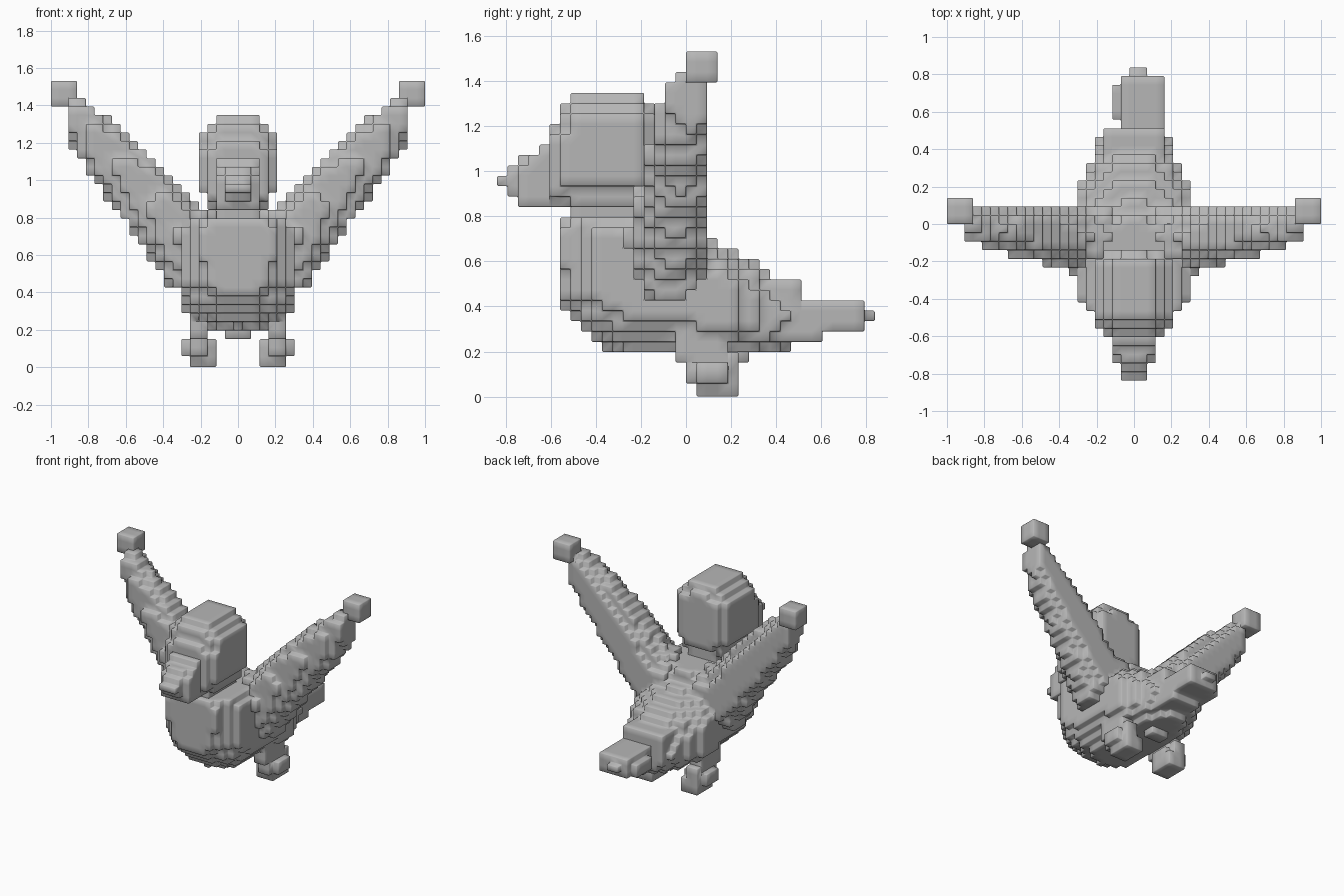
import bpy, bmesh, math
from mathutils import Vector

if "Cube" in bpy.data.objects:
    bpy.data.objects.remove(bpy.data.objects["Cube"])

H = 2 / 43                      # width of one block
HZ = 1.518 / 33                 # height of one block
LIFT = .013                     # height of the lowest block edge
HALF = (H / 2, H / 2, HZ / 2)
grey = bpy.data.materials.new("grey")
grey.diffuse_color = (0.47, 0.47, 0.47, 1)
grey.use_nodes = True
grey.node_tree.nodes["Principled BSDF"].inputs["Base Color"].default_value = grey.diffuse_color

# block grid: x has a middle column, y starts on an edge
GRID = [(i, j, k) for i in range(-21, 22) for j in range(-18, 18) for k in range(33)]


def centre(c):
    return Vector((c[0] * H, (c[1] + .5) * H, (c[2] + .5) * HZ + LIFT))


def box(x0, x1, y0, y1, z0, z1):
    return lambda p: x0 < p.x < x1 and y0 < p.y < y1 and z0 < p.z < z1


def loft(axis, cross, stations, power, ceiling=9):
    """Rounded sections (t, u_low, u_high, v_low, v_high) blended along an axis."""
    def inside(p):
        t = p[axis]
        if p.z > ceiling:
            return False
        for a, b in zip(stations, stations[1:]):
            if a[0] < t <= b[0]:
                f = (t - a[0]) / (b[0] - a[0])
                u0, u1, v0, v1 = [m + (n - m) * f for m, n in zip(a[1:], b[1:])]
                du = abs(2 * p[cross] - u0 - u1) / (u1 - u0)
                dv = abs(2 * p.z - v0 - v1) / (v1 - v0)
                return du ** power + dv ** power <= 1
        return False
    return inside


def spine(rows):
    """Symmetric stations along y from (y, half_width, z_low, z_high)."""
    return [(y, -w, w, a, b) for y, w, a, b in rows]


# body, flat on top, deep at the breast and narrowing to the back
body = loft(1, 0, spine([
    (-.56, .17, .385, .95), (-.50, .22, .33, .95), (-.44, .265, .275, .95),
    (-.38, .31, .235, .94), (-.31, .318, .20, .93), (-.20, .318, .185, .92),
    (0, .318, .185, .80), (.10, .318, .185, .69), (.20, .315, .19, .65),
    (.25, .275, .19, .625), (.30, .25, .19, .60), (.37, .21, .195, .55),
    (.42, .19, .21, .51), (.515, .175, .235, .50)]), 2.3, .78)

# head, neck and beak
head = loft(1, 0, spine([
    (-.606, .15, .845, 1.20), (-.558, .17, .845, 1.20), (-.557, .19, .845, 1.29),
    (-.512, .20, .845, 1.29), (-.511, .212, .835, 1.345), (-.187, .212, .835, 1.345),
    (-.186, .19, .87, 1.29), (-.139, .17, .89, 1.28)]), 3)
neck = box(-.13, .13, -.50, -.19, .7, .9)
beak = loft(1, 0, spine([
    (-.84, .08, .92, .985), (-.791, .08, .92, .985), (-.79, .085, .88, 1.02),
    (-.744, .085, .88, 1.02), (-.743, .13, .85, 1.06), (-.698, .13, .85, 1.06),
    (-.697, .13, .83, 1.07), (-.651, .13, .83, 1.11), (-.606, .135, .83, 1.15),
    (-.605, .17, .83, 1.20), (-.55, .18, .83, 1.21)]), 3.2)

# raised wing with a square tip
wing = loft(0, 1, [
    (.10, -.27, .105, .42, .80), (.24, -.27, .105, .41, .87),
    (.30, -.265, .105, .41, .94), (.36, -.25, .105, .42, 1.03),
    (.45, -.215, .105, .55, 1.12), (.60, -.175, .105, .765, 1.25),
    (.80, -.135, .105, 1.04, 1.41), (.92, -.07, .105, 1.24, 1.48)], 2)
wing_tip = box(.86, 1.01, 0, .14, 1.38, 1.54)

# tail plates
tail = [box(-.07, .163, .38, .79, .28, .42), box(-.07, .163, .38, .60, .232, .30),
        box(-.12, .10, .58, .74, .28, .38), box(-.17, .17, .36, .512, .28, .50),
        box(-.01, .07, .78, .84, .32, .38), box(-.07, .07, .18, .27, .14, .25)]

# short leg and foot
leg = [box(.16, .26, -.05, .17, .14, .25)]
foot = [box(.116, .302, .045, .19, .045, .15), box(.16, .256, 0, .21, .05, .19),
        box(.116, .256, .045, .22, 0, .12)]

parts = [("body", [body], 0), ("neck", [neck], 0), ("head", [head], 0), ("beak", [beak], 0),
         ("tail", tail, 0)]
for side, s in (("left", 1), ("right", -1)):
    parts += [(side + "_wing", [wing], s), (side + "_wing_tip", [wing_tip], s),
              (side + "_leg", leg, s), (side + "_foot", foot, s)]

# give every block to the first part that claims it
owner = {}
for name, shapes, s in parts:
    for c in GRID:
        p = centre(c)
        if s:
            p.x *= s
        if c not in owner and any(f(p) for f in shapes):
            owner[c] = name

# skin each part with its outward block faces
for name, _, _ in parts:
    bm = bmesh.new()
    corners = {}

    def corner(co):
        key = (round(co.x / H * 2), round(co.y / H * 2), round((co.z - LIFT) / HZ * 2))
        if key not in corners:
            # the soles rest on the ground
            corners[key] = bm.verts.new((co.x, co.y, co.z if co.z > .02 else 0))
        return corners[key]

    for c in [c for c, n in owner.items() if n == name]:
        p = centre(c)
        for a in range(3):
            for d in (-1, 1):
                near = list(c)
                near[a] += d
                if tuple(near) in owner:
                    continue
                b, e = (a + 1) % 3, (a + 2) % 3
                n, u, v = Vector(), Vector(), Vector()
                n[a], u[b], v[e] = d * HALF[a], HALF[b], HALF[e]
                quad = [p + n - u - v, p + n + u - v, p + n + u + v, p + n - u + v]
                face = bm.faces.new([corner(q) for q in quad[::d]])
                face.smooth = True
    mesh = bpy.data.meshes.new(name)
    bm.to_mesh(mesh)
    bm.free()
    mesh.materials.append(grey)
    obj = bpy.data.objects.new(name, mesh)
    bpy.context.collection.objects.link(obj)
    # softened block edges
    bevel = obj.modifiers.new("soft_edges", 'BEVEL')
    bevel.width = .005
    bevel.segments = 1
    bevel.limit_method = 'ANGLE'
    bevel.angle_limit = math.radians(60)
